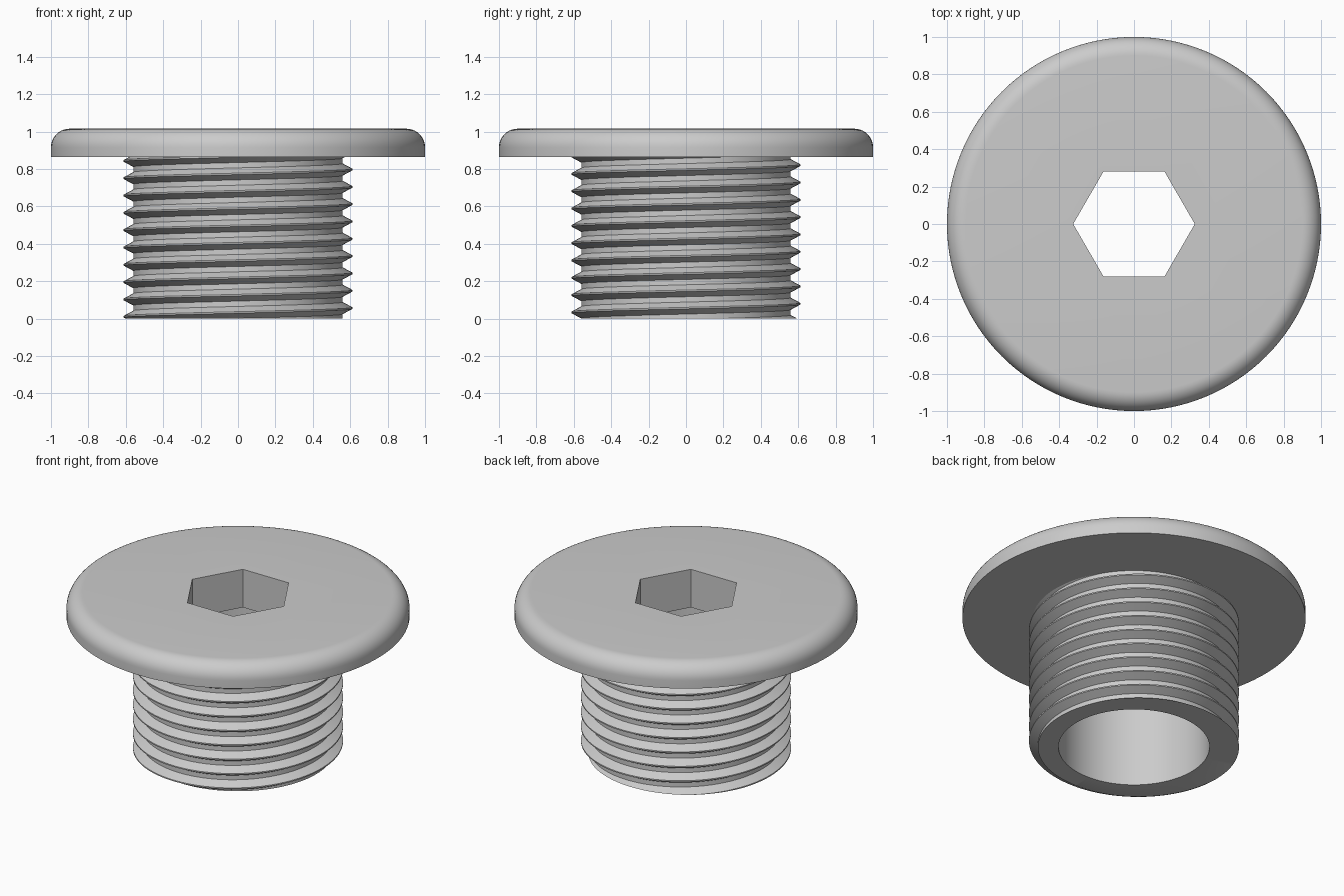
import bpy, bmesh
from math import sin, cos, pi, tau, radians
from mathutils import Vector

cube = bpy.data.objects.get("Cube")
if cube:
    bpy.data.objects.remove(cube)

SEG = 128
HEAD_BASE, TOP = 0.865, 1.015
SOCKET_FLOOR, BORE_R = 0.77, 0.44
ROOT_R, CREST_R, PITCH = 0.56, 0.612, 0.0926

steel = bpy.data.materials.new("grey steel")
steel.use_nodes = True
grey = (0.6, 0.6, 0.6, 1)
steel.diffuse_color = grey
steel.node_tree.nodes["Principled BSDF"].inputs["Base Color"].default_value = grey


def ring(bm, r, z, n=SEG):
    """Closed loop of vertices with its edges."""
    vs = [bm.verts.new((r * cos(tau * i / n), r * sin(tau * i / n), z)) for i in range(n)]
    es = [bm.edges.new((vs[i - 1], vs[i])) for i in range(n)]
    return vs, es


def skin(bm, a, b):
    """Wall of quads between two equal loops."""
    for i in range(len(a)):
        bm.faces.new((a[i - 1], a[i], b[i], b[i - 1]))


def fill(bm, *loops):
    """Flat face between an outer and an inner loop."""
    edges = [e for loop in loops for e in loop]
    bmesh.ops.triangle_fill(bm, edges=edges, use_beauty=True)


def finish(bm, name):
    bmesh.ops.recalc_face_normals(bm, faces=bm.faces[:])
    mesh = bpy.data.meshes.new(name)
    bm.to_mesh(mesh)
    bm.free()
    mesh.materials.append(steel)
    obj = bpy.data.objects.new(name, mesh)
    bpy.context.collection.objects.link(obj)
    bpy.ops.object.select_all(action='DESELECT')
    obj.select_set(True)
    bpy.context.view_layer.objects.active = obj
    bpy.ops.object.shade_smooth_by_angle(angle=radians(30))


# Head: underside, rim with rounded top edge
bm = bmesh.new()
fillet = 0.1
profile = [(ROOT_R - 0.01, HEAD_BASE), (1, HEAD_BASE)]
for s in range(11):
    a = pi / 2 * s / 10
    profile.append((1 - fillet + fillet * cos(a), TOP - fillet + fillet * sin(a)))
loops = [ring(bm, r, z) for r, z in profile]
for low, high in zip(loops, loops[1:]):
    skin(bm, low[0], high[0])

# Hexagonal socket opening into the wider bore
hex_top = ring(bm, 0.325, TOP, 6)
hex_low = ring(bm, 0.325, SOCKET_FLOOR, 6)
bore_top = ring(bm, BORE_R, SOCKET_FLOOR)
fill(bm, loops[-1][1], hex_top[1])
skin(bm, hex_top[0], hex_low[0])
fill(bm, hex_low[1], bore_top[1])
finish(bm, "head")

# Shank: right-handed helical thread
bm = bmesh.new()
tooth = [(ROOT_R, -0.032), (CREST_R, -0.004), (CREST_R, 0.004), (ROOT_R, 0.032)]
start, turns = 0.056 - 3 * PITCH, 14
rows = []
for i in range(SEG * turns + 1):
    a = tau * i / SEG
    z = start + PITCH * i / SEG
    rows.append([bm.verts.new((r * cos(a), r * sin(a), z + dz)) for r, dz in tooth])
for i in range(SEG * turns):
    a, b = rows[i], rows[i + 1]
    for k in range(3):
        bm.faces.new((a[k], b[k], b[k + 1], a[k + 1]))
    if i + SEG < SEG * turns:
        c, d = rows[i + SEG], rows[i + SEG + 1]
        bm.faces.new((a[3], b[3], d[0], c[0]))


def trim(z, **side):
    geom = bm.verts[:] + bm.edges[:] + bm.faces[:]
    cut = bmesh.ops.bisect_plane(bm, geom=geom, dist=1e-6, plane_co=Vector((0, 0, z)),
                                 plane_no=Vector((0, 0, 1)), **side)
    return [e for e in cut["geom_cut"] if isinstance(e, bmesh.types.BMEdge)]


# Trim the thread flat, then add the end face and the bore
trim(HEAD_BASE + 0.002, clear_outer=True)
end_edges = trim(0, clear_inner=True)
bore_low = ring(bm, BORE_R, 0)
bore_high = ring(bm, BORE_R, SOCKET_FLOOR)
fill(bm, end_edges, bore_low[1])
skin(bm, bore_low[0], bore_high[0])
finish(bm, "threaded_shank")
